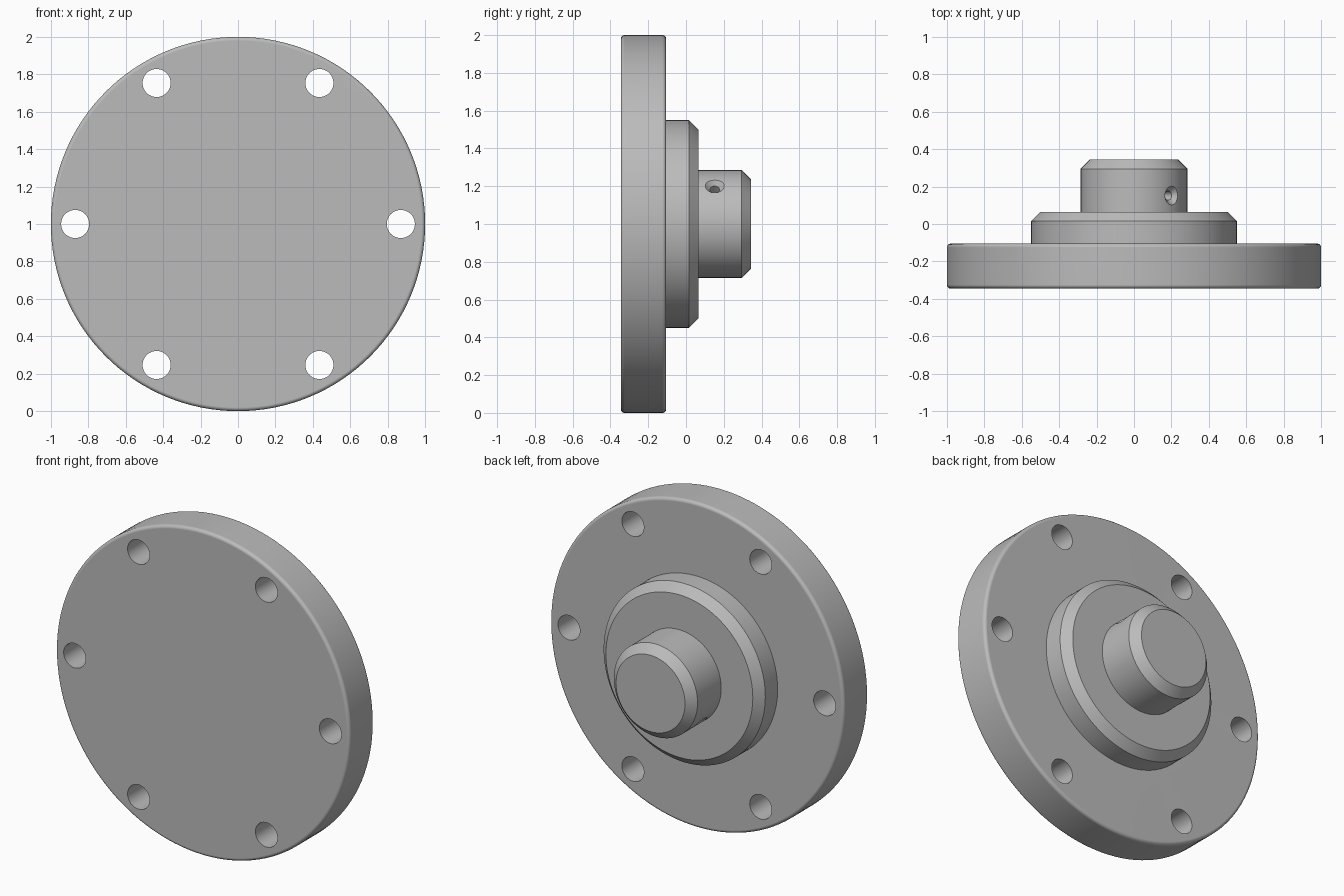
import bpy, bmesh
from math import sin, cos, pi, tau
from mathutils import Matrix, Vector

if "Cube" in bpy.data.objects:
    bpy.data.objects.remove(bpy.data.objects["Cube"])

SEGMENTS = 128
CENTRE = Vector((0, 0, 1))
FRONT, FLANGE_BACK, STEP_BACK, HUB_BACK = -0.345, -0.105, 0.065, 0.345
FLANGE_R, STEP_R, HUB_R = 1.0, 0.55, 0.285
FILLET, CHAMFER = 0.02, 0.05
PIN_Y = 0.152

grey = bpy.data.materials.new("machined grey")
grey.use_nodes = True
colour = (0.5, 0.5, 0.5, 1)
grey.diffuse_color = colour
grey.node_tree.nodes["Principled BSDF"].inputs["Base Color"].default_value = colour


def lathe(name, profile, matrix, segments):
    """Closed solid turned about local z from (radius, height) points."""
    bm = bmesh.new()
    rings = [[bm.verts.new((r * cos(tau * i / segments), r * sin(tau * i / segments), h))
              for i in range(segments)] for r, h in profile]
    for a, b in zip(rings, rings[1:]):
        for i in range(segments):
            j = (i + 1) % segments
            bm.faces.new((a[i], a[j], b[j], b[i]))
    bm.faces.new(rings[0][::-1])
    bm.faces.new(rings[-1])
    bmesh.ops.recalc_face_normals(bm, faces=bm.faces)
    mesh = bpy.data.meshes.new(name)
    bm.to_mesh(mesh)
    bm.free()
    mesh.transform(matrix)
    mesh.materials.append(grey)
    obj = bpy.data.objects.new(name, mesh)
    bpy.context.collection.objects.link(obj)
    return obj


def fillet(height, start):
    """Quarter-round points on the flange rim."""
    steps = 6
    arc = [start + pi / 2 * i / steps for i in range(steps + 1)]
    return [(FLANGE_R - FILLET + FILLET * cos(a), height + FILLET * sin(a)) for a in arc]


# Turned body: filleted flange, chamfered step and chamfered hub
profile = fillet(FRONT + FILLET, -pi / 2) + fillet(FLANGE_BACK - FILLET, 0)
for radius, base, top in ((STEP_R, FLANGE_BACK, STEP_BACK), (HUB_R, STEP_BACK, HUB_BACK)):
    profile += [(radius, base), (radius, top - CHAMFER), (radius - CHAMFER, top)]
along_y = Matrix.Translation(CENTRE) @ Matrix.Rotation(-pi / 2, 4, 'X')
body = lathe("flanged_hub", profile, along_y, SEGMENTS)

# Six bolt holes through the flange
cutters = []
for i in range(6):
    a = tau * i / 6
    place = Matrix.Translation((0.87 * cos(a), 0, 0.87 * sin(a))) @ along_y
    cutters.append(lathe("bolt_hole_cutter", [(0.075, FRONT - 0.1), (0.075, FLANGE_BACK + 0.1)],
                         place, 48))

# Diagonal pin hole across the hub, countersunk at both ends
half = [(0.025, HUB_R - 0.026), (0.05, HUB_R - 0.001), (0.05, HUB_R + 0.05)]
pin_profile = [(r, -h) for r, h in reversed(half)] + half
diagonal = Matrix.Translation(CENTRE + Vector((0, PIN_Y, 0))) @ Matrix.Rotation(pi / 4, 4, 'Y')
cutters.append(lathe("pin_hole_cutter", pin_profile, diagonal, 48))

# Cut the holes and bake the result
for cutter in cutters:
    cut = body.modifiers.new("hole", 'BOOLEAN')
    cut.operation, cut.solver, cut.object = 'DIFFERENCE', 'EXACT', cutter
bpy.context.view_layer.update()
evaluated = body.evaluated_get(bpy.context.evaluated_depsgraph_get())
result = bpy.data.meshes.new_from_object(evaluated)
body.modifiers.clear()
body.data = result
for cutter in cutters:
    bpy.data.objects.remove(cutter)

# Smooth curved walls, crisp machined edges, flat faces kept flat
bpy.ops.object.select_all(action='DESELECT')
body.select_set(True)
bpy.context.view_layer.objects.active = body
bpy.ops.object.shade_smooth_by_angle(angle=pi / 6)
weighted = body.modifiers.new("flat faces", 'WEIGHTED_NORMAL')
weighted.keep_sharp = True
